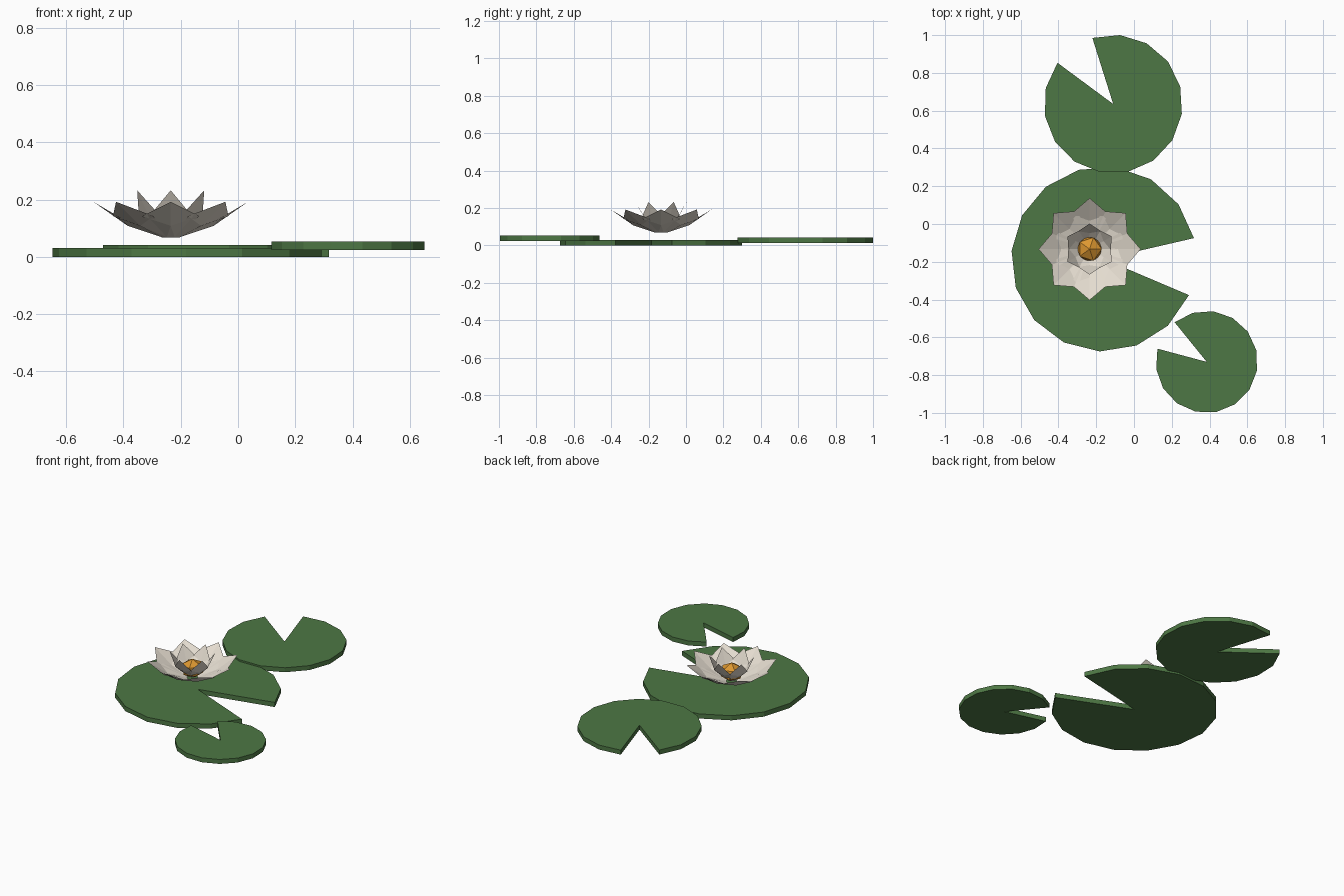
import bpy, bmesh, math
from mathutils import Matrix, Vector

if "Cube" in bpy.data.objects:
    bpy.data.objects.remove(bpy.data.objects["Cube"])


def material(name, rgb):
    m = bpy.data.materials.new(name)
    m.diffuse_color = (*rgb, 1.0)
    m.use_nodes = True
    m.node_tree.nodes["Principled BSDF"].inputs["Base Color"].default_value = m.diffuse_color
    return m


GREEN = material("leaf green", (0.075, 0.185, 0.058))
CREAM = material("petal cream", (0.78, 0.72, 0.63))
GOLD = material("stamen gold", (0.72, 0.31, 0.03))


def finish(name, bm, mat):
    mesh = bpy.data.meshes.new(name)
    bm.to_mesh(mesh)
    bm.free()
    mesh.materials.append(mat)
    obj = bpy.data.objects.new(name, mesh)
    bpy.context.collection.objects.link(obj)
    return obj


def lily_pad(name, x, y, radius, z0, z1, notch):
    """Notched disc: a 324 degree fan of 14 segments, extruded upwards."""
    bm = bmesh.new()
    ring = [bm.verts.new((x, y, z0))]
    for i in range(15):
        a = math.radians(notch + 18 + 324 * i / 14)
        ring.append(bm.verts.new((x + radius * math.cos(a), y + radius * math.sin(a), z0)))
    # fan triangles keep the concave outline clean
    faces = [bm.faces.new((ring[0], ring[i], ring[i + 1])) for i in range(1, 15)]
    ext = bmesh.ops.extrude_face_region(bm, geom=faces, use_keep_orig=True)
    top = [g for g in ext["geom"] if isinstance(g, bmesh.types.BMVert)]
    bmesh.ops.translate(bm, verts=top, vec=(0, 0, z1 - z0))
    bmesh.ops.recalc_face_normals(bm, faces=bm.faces)
    return finish(name, bm, GREEN)


def petal_ring(name, centre, count, start, base, keel, shoulder, tip):
    """Ring of folded kite petals; points are (outward, half width, height)."""
    bm = bmesh.new()
    for i in range(count):
        rot = Matrix.Rotation(math.radians(start + 360 * i / count), 3, 'Z')

        def v(p, side):
            return bm.verts.new(rot @ Vector((p[0], p[1] * side, p[2])) + centre)

        bl, br = v(base, 1), v(base, -1)
        sl, sr = v(shoulder, 1), v(shoulder, -1)
        k, t = v(keel, 0), v(tip, 0)
        for f in ((bl, br, k), (br, sr, k), (sr, t, k), (t, sl, k), (sl, bl, k)):
            bm.faces.new(f)
    return finish(name, bm, CREAM)


# Floating leaves
lily_pad("large_pad", -0.16, -0.185, 0.49, 0.0, 0.03, -5)
lily_pad("back_pad", -0.11, 0.635, 0.367, 0.012, 0.041, 125.5)
lily_pad("small_pad", 0.385, -0.73, 0.27, 0.024, 0.053, 147)

# Flower petals
FLOWER = Vector((-0.235, -0.133, 0))
petal_ring("outer_petals", FLOWER, 8, 0, (0.03, 0.014, 0.068), (0.15, 0, 0.108),
           (0.185, 0.10, 0.142), (0.27, 0, 0.192))
petal_ring("inner_petals", FLOWER, 6, 30, (0.025, 0.012, 0.08), (0.085, 0, 0.137),
           (0.095, 0.06, 0.16), (0.135, 0, 0.232))

# Flower centre
bm = bmesh.new()
bmesh.ops.create_icosphere(bm, subdivisions=1, radius=0.072)
bmesh.ops.scale(bm, verts=bm.verts, vec=(1, 1, 0.83))
bmesh.ops.translate(bm, verts=bm.verts, vec=FLOWER + Vector((0, 0, 0.128)))
finish("flower_centre", bm, GOLD)
